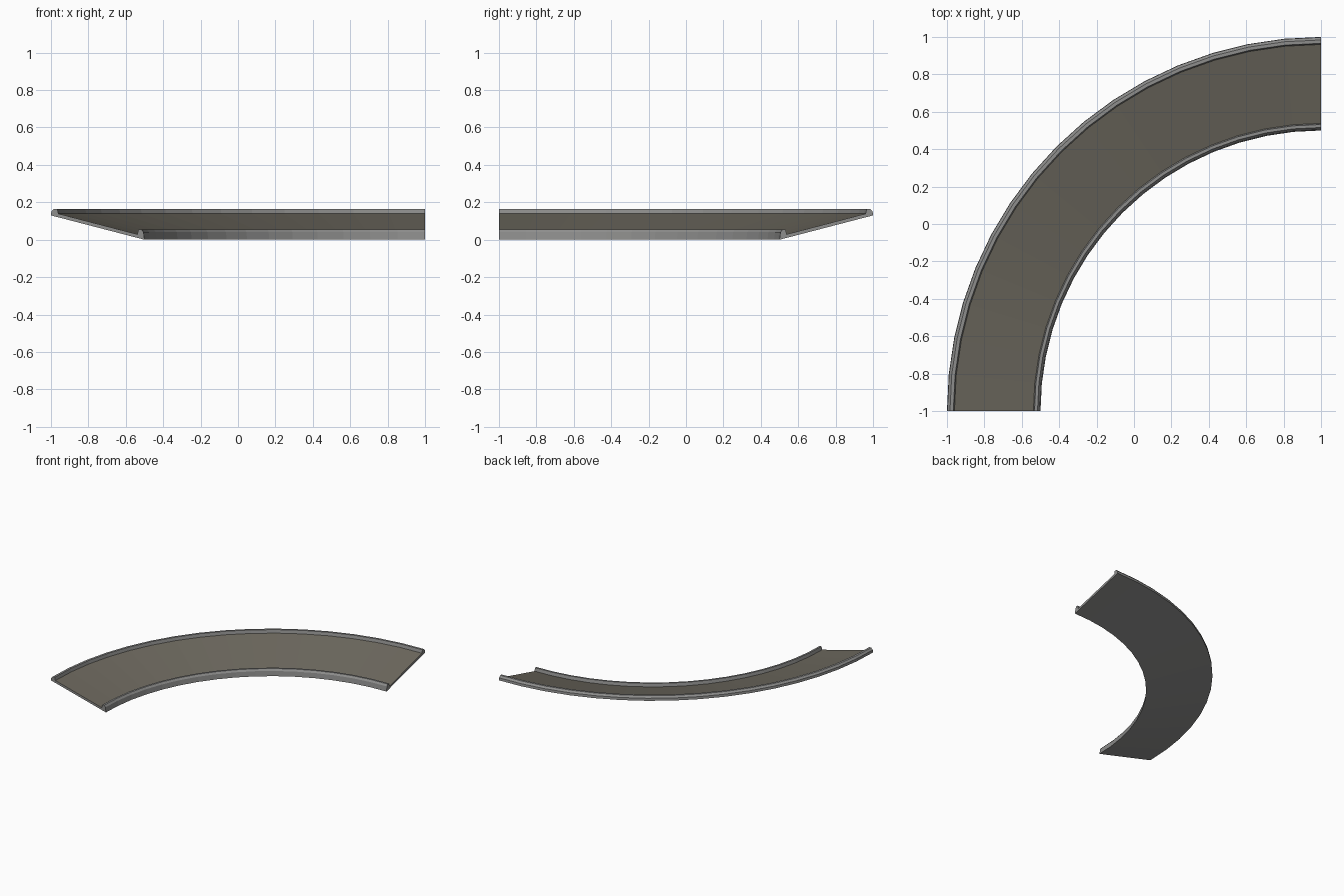
import bpy, bmesh, math

if "Cube" in bpy.data.objects:
    bpy.data.objects.remove(bpy.data.objects["Cube"])

SEGS = 16
CX, CY = 1.0, -1.0          # centre of the bend


def material(name, rgb):
    m = bpy.data.materials.new(name)
    m.diffuse_color = (*rgb, 1.0)
    m.use_nodes = True
    m.node_tree.nodes["Principled BSDF"].inputs["Base Color"].default_value = m.diffuse_color
    return m


rail_grey = material("rail grey", (0.27, 0.27, 0.265))
floor_brown = material("floor brown grey", (0.155, 0.143, 0.115))


def sweep(name, profile, mats, floor_edge=None):
    """Sweep a closed (radius, z) profile through the quarter bend."""
    bm = bmesh.new()
    rings = []
    for i in range(SEGS + 1):
        a = math.pi / 2 + math.pi / 2 * i / SEGS
        rings.append([bm.verts.new((CX + r * math.cos(a), CY + r * math.sin(a), z))
                      for r, z in profile])
    n = len(profile)
    for a, b in zip(rings, rings[1:]):
        for k in range(n):
            f = bm.faces.new((a[k], a[(k + 1) % n], b[(k + 1) % n], b[k]))
            f.material_index = 1 if k == floor_edge else 0
    bm.faces.new(rings[0])
    bm.faces.new(rings[-1])
    bmesh.ops.recalc_face_normals(bm, faces=bm.faces[:])
    me = bpy.data.meshes.new(name)
    bm.to_mesh(me)
    bm.free()
    for m in mats:
        me.materials.append(m)
    ob = bpy.data.objects.new(name, me)
    bpy.context.collection.objects.link(ob)
    return ob


# Banked track: underside, inner kerb, sloped floor, outer kerb
track = sweep("banked_track", [
    (1.500, 0.000),                                     # inner lower edge
    (1.505, 0.040), (1.516, 0.055), (1.532, 0.055),     # inner kerb
    (1.538, 0.029), (1.960, 0.139),                     # floor
    (1.966, 0.165), (1.984, 0.165), (1.998, 0.150),     # outer kerb
    (2.000, 0.130),                                     # outer lower edge
], [rail_grey, floor_brown], floor_edge=4)
